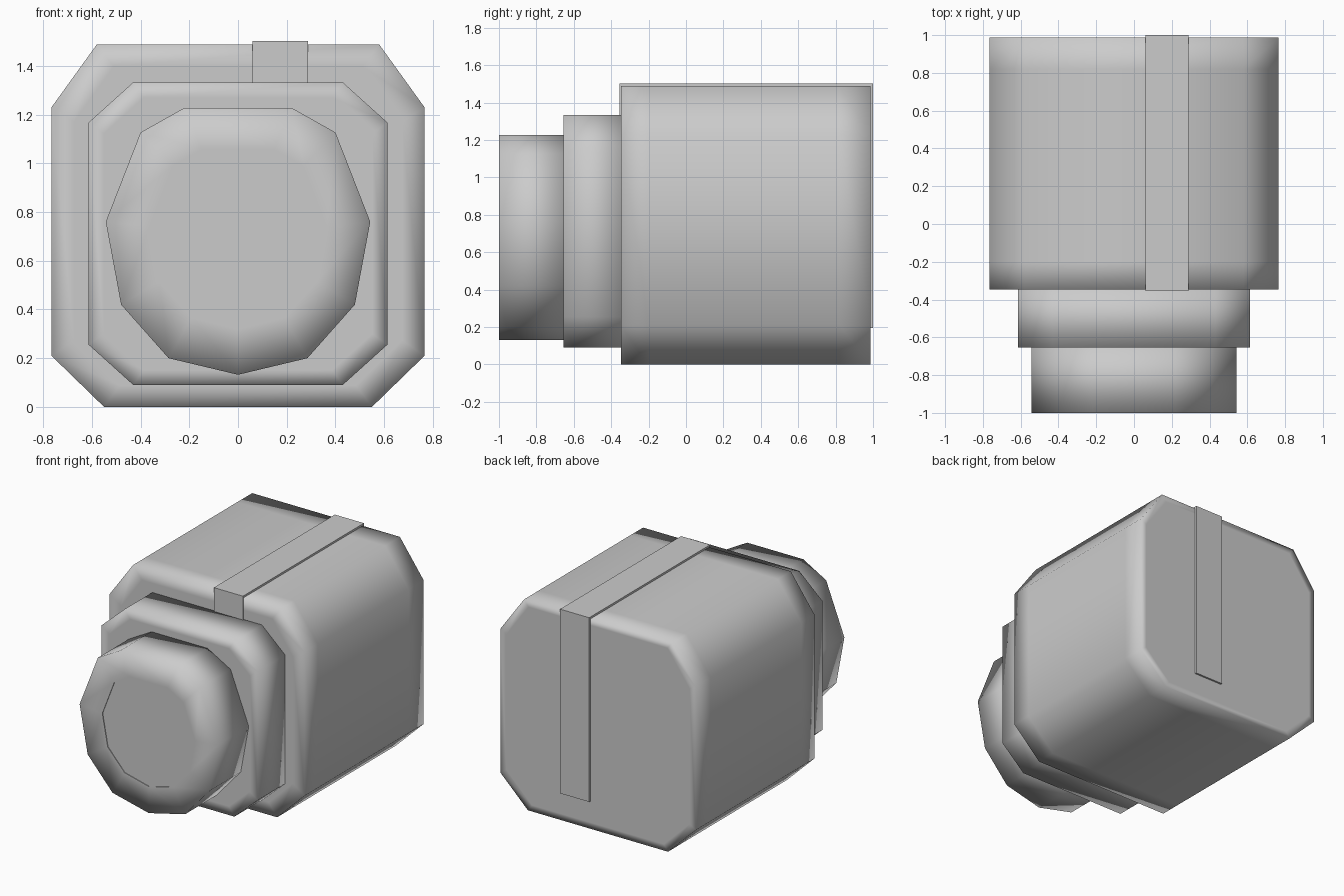
import bpy, bmesh

if "Cube" in bpy.data.objects:
    bpy.data.objects.remove(bpy.data.objects["Cube"])


def loft(name, profile, stations):
    """Closed x-z profile swept along y. stations: (y, scale about profile centre)."""
    cz = (max(p[1] for p in profile) + min(p[1] for p in profile)) / 2
    bm = bmesh.new()
    rings = [[bm.verts.new((x * s, y, cz + (z - cz) * s)) for x, z in profile]
             for y, s in stations]
    n = len(profile)
    for a, b in zip(rings, rings[1:]):
        for i in range(n):
            bm.faces.new((a[i], a[(i + 1) % n], b[(i + 1) % n], b[i]))
    bm.faces.new(rings[0])
    bm.faces.new(rings[-1])
    return finish(name, bm)


def finish(name, bm, smooth=True):
    bmesh.ops.recalc_face_normals(bm, faces=bm.faces)
    for f in bm.faces:
        f.smooth = smooth
    mesh = bpy.data.meshes.new(name)
    bm.to_mesh(mesh)
    bm.free()
    obj = bpy.data.objects.new(name, mesh)
    bpy.context.collection.objects.link(obj)
    return obj


def mirrored(half):
    """Complete a right-hand half profile (top to bottom) across x = 0."""
    return half + [(-x, z) for x, z in reversed(half) if x > 0]


# Main housing: chamfered box with support loops for soft shading
body = mirrored([(0.58, 1.488), (0.766, 1.23), (0.766, 0.21), (0.55, 0)])
loft("camera_body", body, [(-0.347, 0.88), (-0.347, 1), (-0.2, 1),
                           (0.82, 1), (0.987, 1), (0.987, 0.94)])

# Stepped mount between body and lens
mount = mirrored([(0.43, 1.333), (0.613, 1.168), (0.613, 0.255), (0.43, 0.09)])
loft("lens_mount", mount, [(-0.655, 0.9), (-0.655, 1), (-0.33, 1)])

# Eleven-sided lens barrel
barrel = mirrored([(0.22, 1.228), (0.4, 1.127), (0.543, 0.76), (0.48, 0.42),
                   (0.285, 0.2), (0, 0.132)])
glass = mirrored([(0.147, 1.06), (0.27, 0.99), (0.365, 0.742), (0.323, 0.515),
                  (0.19, 0.367), (0, 0.32)])
bm = bmesh.new()
rings = [[bm.verts.new((x, y, z)) for x, z in prof] for prof, y in
         ((barrel, -0.64), (barrel, -1.0), (glass, -1.0), (glass, -0.995))]
n = len(barrel)
for a, b in zip(rings, rings[1:]):
    for i in range(n):
        bm.faces.new((a[i], a[(i + 1) % n], b[(i + 1) % n], b[i]))
bm.faces.new(rings[0])
lens_face = bm.faces.new(rings[-1])
for e in lens_face.edges:
    e.smooth = False
for a, b in zip(rings[2], rings[2][1:] + rings[2][:1]):
    bm.edges.get((a, b)).smooth = False
finish("lens_barrel", bm)

# Strap wrapping the front, top and back of the body
path = [(-0.356, 1.3), (-0.356, 1.502), (1.0, 1.502), (1.0, 0.195),
        (0.97, 0.195), (0.97, 1.47), (-0.33, 1.47), (-0.33, 1.3)]
bm = bmesh.new()
left, right = ([bm.verts.new((x, y, z)) for y, z in path] for x in (0.06, 0.288))
for i in range(len(path)):
    j = (i + 1) % len(path)
    bm.faces.new((left[i], left[j], right[j], right[i]))
for side in (left, right):
    for a, b, c, d in ((0, 1, 6, 7), (1, 2, 5, 6), (2, 3, 4, 5)):
        bm.faces.new((side[a], side[b], side[c], side[d]))
finish("strap", bm, smooth=False)
